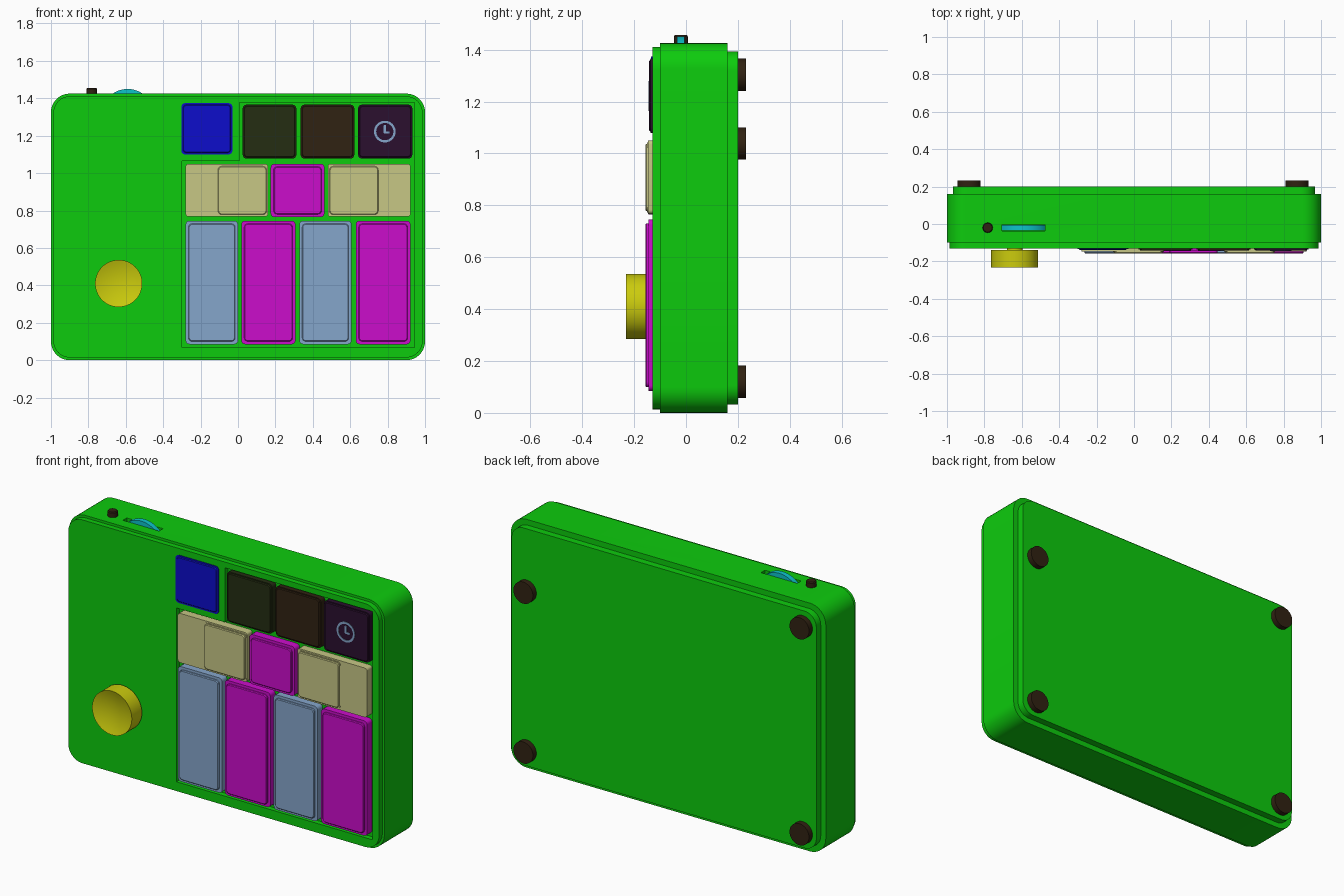
import bpy, bmesh, math
from mathutils import Matrix, Vector

if "Cube" in bpy.data.objects:
    bpy.data.objects.remove(bpy.data.objects["Cube"])


def material(name, rgb):
    m = bpy.data.materials.new(name)
    m.diffuse_color = (*rgb, 1)
    m.use_nodes = True
    m.node_tree.nodes["Principled BSDF"].inputs["Base Color"].default_value = m.diffuse_color
    return m


GREEN = material("green", (0.004, 0.60, 0.004))
BLUE = material("blue", (0.004, 0.004, 0.60))
OLIVE = material("dark olive", (0.018, 0.027, 0.006))
BROWN = material("dark brown", (0.030, 0.016, 0.006))
PURPLE = material("dark purple", (0.024, 0.005, 0.028))
TAN = material("tan", (0.57, 0.57, 0.235))
MAGENTA = material("magenta", (0.60, 0.004, 0.60))
STEEL = material("steel blue", (0.235, 0.38, 0.60))
YELLOW = material("yellow", (0.60, 0.60, 0.004))
CYAN = material("cyan", (0.004, 0.55, 0.60))


def finish(name, bm, mat, angle=30):
    bmesh.ops.recalc_face_normals(bm, faces=bm.faces)
    mesh = bpy.data.meshes.new(name)
    bm.to_mesh(mesh)
    bm.free()
    ob = bpy.data.objects.new(name, mesh)
    bpy.context.collection.objects.link(ob)
    if mat:
        mesh.materials.append(mat)
    smooth(ob, angle)
    return ob


def smooth(ob, angle=30):
    bpy.ops.object.select_all(action='DESELECT')
    ob.select_set(True)
    bpy.context.view_layer.objects.active = ob
    bpy.ops.object.shade_smooth_by_angle(angle=math.radians(angle))


def rounded(x0, x1, z0, z1, r, seg):
    """Outline of a rounded rectangle in the x-z plane."""
    pts = []
    corners = [(x1 - r, z1 - r), (x0 + r, z1 - r), (x0 + r, z0 + r), (x1 - r, z0 + r)]
    for i, (cx, cz) in enumerate(corners):
        for k in range(seg + 1):
            a = math.pi / 2 * (i + k / seg)
            pts.append((cx + r * math.cos(a), cz + r * math.sin(a)))
    return pts


def loft(name, layers, mat):
    """Join outlines, each given as (points, y), into a closed solid."""
    bm = bmesh.new()
    rings = [[bm.verts.new((x, y, z)) for x, z in pts] for pts, y in layers]
    for a, b in zip(rings, rings[1:]):
        for i in range(len(a)):
            j = (i + 1) % len(a)
            bm.faces.new((a[i], a[j], b[j], b[i]))
    bm.faces.new(rings[0])
    bm.faces.new(rings[-1])
    return finish(name, bm, mat)


def slab(name, x0, x1, z0, z1, y0, y1, r, mat, seg=5):
    pts = rounded(x0, x1, z0, z1, r, seg)
    return loft(name, [(pts, y0), (pts, y1)], mat)


def lathe(name, profile, loc, axis, mat, seg=48):
    """Spin (radius, height) points about an axis through loc."""
    bm = bmesh.new()
    vs = [bm.verts.new((r, 0, h)) for r, h in profile]
    edges = [bm.edges.new(p) for p in zip(vs, vs[1:])]
    bmesh.ops.spin(bm, geom=vs + edges, cent=(0, 0, 0), axis=(0, 0, 1),
                   angle=2 * math.pi, steps=seg)
    bmesh.ops.remove_doubles(bm, verts=bm.verts, dist=1e-5)
    rot = Vector((0, 0, 1)).rotation_difference(Vector(axis)).to_matrix().to_4x4()
    bm.transform(Matrix.Translation(loc) @ rot)
    return finish(name, bm, mat)


def cut(ob, cutter):
    mod = ob.modifiers.new("cut", 'BOOLEAN')
    mod.operation = 'DIFFERENCE'
    mod.solver = 'EXACT'
    mod.object = cutter
    bpy.context.view_layer.objects.active = ob
    bpy.ops.object.modifier_apply(modifier=mod.name)
    bpy.data.objects.remove(cutter)
    smooth(ob)


def key(name, x0, x1, z0, z1, mat, base=-0.145, top=-0.157, step=0.015):
    """Key with a skirt and a slightly smaller raised cap."""
    foot = rounded(x0, x1, z0, z1, 0.02, 4)
    cap = rounded(x0 + step, x1 - step, z0 + step, z1 - step, 0.02, 4)
    rim = rounded(x0 + step + .004, x1 - step - .004, z0 + step + .004,
                  z1 - step - .004, 0.017, 4)
    return loft(name, [(foot, -0.095), (foot, base), (cap, base),
                       (cap, top + 0.004), (rim, top)], mat)


# Case: main shell, front panel and back cover
H = 1.425
shell = slab("case_shell", -1, 1, 0, H, -0.10, 0.16, 0.10, GREEN, 10)
panel = slab("front_panel", -0.987, 0.987, 0.014, H - 0.014, -0.13, -0.098, 0.088, GREEN, 10)
slab("back_cover", -0.968, 0.968, 0.032, H - 0.032, 0.158, 0.20, 0.075, GREEN, 10)

# Stepped opening in the front panel for the keys
opening = [(-0.30, 0.067), (0.945, 0.067), (0.945, 1.378), (0.008, 1.378),
           (0.008, 1.065), (-0.30, 1.065)]
cut(panel, loft("opening_cutter", [(opening, -0.2), (opening, -0.05)], None))

# Slot in the top for the wheel
slot = [(-0.705, 1.30), (-0.475, 1.30), (-0.475, 1.5), (-0.705, 1.5)]
cut(shell, loft("slot_cutter", [(slot, -0.038), (slot, -0.002)], None))

# Bottom row of tall keys
for i, (x0, x1) in enumerate([(-0.28, 0.0), (0.018, 0.307), (0.328, 0.607), (0.63, 0.922)]):
    key(f"tall_key_{i + 1}", x0, x1, 0.085, 0.745, MAGENTA if i % 2 else STEEL)

# Middle row: two wide keys with raised halves around a square key
key("square_key", 0.175, 0.462, 0.765, 1.05, MAGENTA)
for side, x0, x1, c0, c1 in [("left", -0.28, 0.16, -0.112, 0.158),
                             ("right", 0.48, 0.922, 0.484, 0.755)]:
    slab(f"wide_key_{side}", x0, x1, 0.767, 1.05, -0.147, -0.095, 0.015, TAN)
    key(f"wide_key_cap_{side}", c0, c1, 0.773, 1.042, TAN, -0.15, -0.157, 0.005)

# Top row of dark keys and the small screen
for name, x0, x1, mat in [("olive_key", 0.025, 0.312, OLIVE), ("brown_key", 0.335, 0.622, BROWN),
                          ("clock_key", 0.642, 0.932, PURPLE)]:
    key(name, x0, x1, 1.078, 1.366, mat, -0.136, -0.142, 0.006)
key("screen", -0.303, -0.03, 1.10, 1.374, BLUE, -0.134, -0.138, 0.008)

# Clock symbol on its key: ring and two hands
cx, cz, yf = 0.785, 1.222, -0.1405
lathe("clock_ring", [(0.046, 0), (0.046, 0.004), (0.058, 0.004), (0.058, 0), (0.046, 0)],
      (cx, yf, cz), (0, -1, 0), STEEL, 40)
slab("clock_long_hand", cx - 0.006, cx + 0.006, cz - 0.008, cz + 0.036, yf - 0.004, yf, 0.003, STEEL, 2)
slab("clock_short_hand", cx - 0.006, cx + 0.026, cz - 0.010, cz + 0.001, yf - 0.0038, yf, 0.003, STEEL, 2)

# Knob with dished face on a short shaft
R, depth = 0.126, 0.022
dish = [(R * t / 8, 0.102 - depth * (1 - (t / 8) ** 2)) for t in range(8, -1, -1)]
lathe("knob", [(0, -0.01), (0.042, -0.01), (0.042, 0.01), (R, 0.01)] + dish,
      (-0.638, -0.13, 0.41), (0, -1, 0), YELLOW, 64)

# Wheel and push button on top
lathe("side_wheel", [(0, -0.015), (0.14, -0.015), (0.14, 0.015), (0, 0.015)],
      (-0.59, -0.02, 1.31), (0, -1, 0), CYAN, 64)
lathe("push_button", [(0, -0.02), (0.027, -0.02), (0.027, 0.026), (0.023, 0.031), (0, 0.031)],
      (-0.782, -0.02, H), (0, 0, 1), BROWN, 32)

# Round feet on the back
for i, (x, z) in enumerate([(-0.882, 0.12), (-0.882, 1.303), (0.872, 0.12), (0.872, 1.038)]):
    lathe(f"foot_{i + 1}", [(0, -0.01), (0.062, -0.01), (0.062, 0.032), (0, 0.032)],
          (x, 0.20, z), (0, 1, 0), BROWN, 40)
